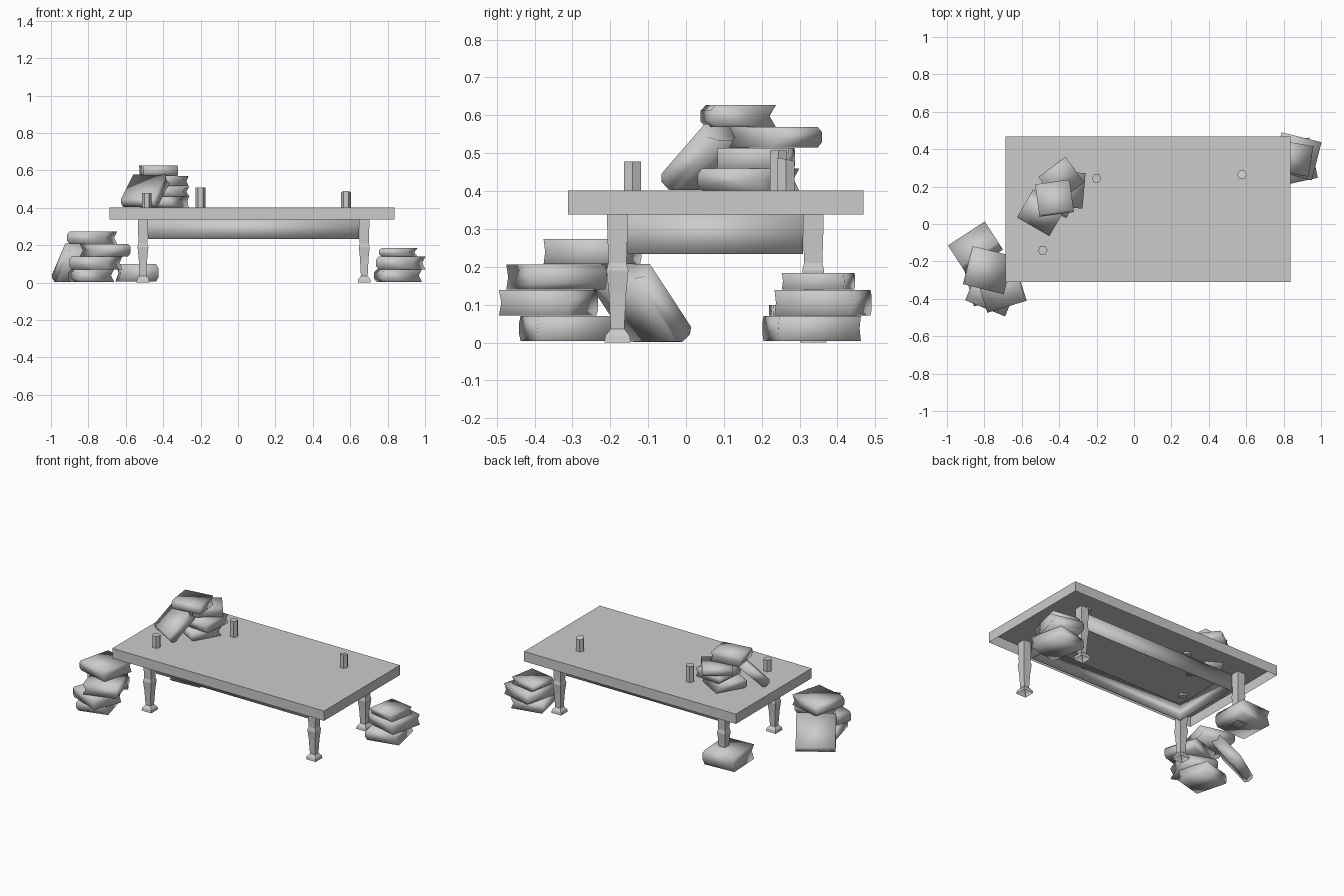
import bpy, bmesh
from math import radians, cos, sin, pi
from mathutils import Matrix, Vector

old = bpy.data.objects.get("Cube")
if old:
    bpy.data.objects.remove(old, do_unlink=True)

grey = bpy.data.materials.new("plain grey")
grey.use_nodes = True
GREY = (0.6, 0.6, 0.6, 1)
grey.diffuse_color = GREY
grey.node_tree.nodes["Principled BSDF"].inputs["Base Color"].default_value = GREY


def finish(name, bm, smooth=False):
    bmesh.ops.recalc_face_normals(bm, faces=bm.faces)
    for f in bm.faces:
        f.smooth = smooth
    mesh = bpy.data.meshes.new(name)
    bm.to_mesh(mesh)
    bm.free()
    mesh.materials.append(grey)
    obj = bpy.data.objects.new(name, mesh)
    bpy.context.collection.objects.link(obj)
    return obj


def bridge(bm, a, b):
    n = len(a)
    for i in range(n):
        j = (i + 1) % n
        bm.faces.new((a[i], a[j], b[j], b[i]))


def square_ring(bm, cx, cy, hx, hy, z):
    return [bm.verts.new((cx + sx * hx, cy + sy * hy, z))
            for sx, sy in ((-1, -1), (1, -1), (1, 1), (-1, 1))]


def hollow_tower(name, cx, cy, rows):
    """Stack of rectangular rings (half x, half y, z), closed on top, open below."""
    bm = bmesh.new()
    rings = [square_ring(bm, cx, cy, *row) for row in rows]
    for a, b in zip(rings, rings[1:]):
        bridge(bm, a, b)
    bm.faces.new(rings[-1])
    return finish(name, bm)


def book(name, loc, size, yaw, tilt=0):
    """Rounded spine on -x, hollow fore edge on +x; tilt raises the fore edge."""
    w, d, t = (s / 2 for s in size)
    profile = [(-w + 0.014, -t), (w, -t), (w - 0.017, 0), (w, t),
               (-w + 0.014, t), (-w, t * 0.5), (-w, -t * 0.5)]
    bm = bmesh.new()
    ends = [[bm.verts.new((x, y, z)) for x, z in profile] for y in (-d, d)]
    bridge(bm, *ends)
    for e in ends:
        bm.faces.new(e)
    place = (Matrix.Translation(Vector(loc)) @ Matrix.Rotation(radians(yaw), 4, 'Z')
             @ Matrix.Rotation(radians(-tilt), 4, 'Y'))
    bm.transform(place)
    return finish(name, bm, smooth=True)


def candle(name, x, y, top, slant=0):
    bm = bmesh.new()
    rings = []
    for level in (0.39, top):
        rings.append([])
        for i in range(6):
            a = i * pi / 3
            drop = slant * sin(a) if level == top else 0
            rings[-1].append(bm.verts.new((x + 0.026 * cos(a), y + 0.026 * sin(a), level - drop)))
    bridge(bm, *rings)
    for r in rings:
        bm.faces.new(r)
    return finish(name, bm)


# Table top: shallow tray turned upside down
hollow_tower("table_top", 0.075, 0.079, [(0.762, 0.39, 0.338), (0.762, 0.39, 0.402)])

# Apron: thin open frame below the top
bm = bmesh.new()
loops = [square_ring(bm, 0.083, 0.077, hx, hy, z)
         for hx, hy, z in ((0.563, 0.232, 0.338), (0.563, 0.232, 0.234),
                           (0.553, 0.222, 0.234), (0.553, 0.222, 0.338))]
for k in range(4):
    bridge(bm, loops[k], loops[(k + 1) % 4])
finish("apron", bm, smooth=True)

# Legs: square, turned profile, hollow feet
leg_profile = [(0.035, 0), (0.032, 0.018), (0.018, 0.036), (0.023, 0.13), (0.029, 0.19),
               (0.024, 0.21), (0.027, 0.3), (0.027, 0.338)]
for side, x in (("right", -0.508), ("left", 0.675)):
    for end, y in (("front", -0.181), ("back", 0.336)):
        hollow_tower(f"{end}_{side}_leg", x, y, [(r, r, z) for r, z in leg_profile])

# Candles
candle("candle_front", -0.488, -0.141, 0.478)
candle("candle_back", -0.2, 0.244, 0.507)
candle("candle_side", 0.577, 0.264, 0.484, slant=0.005)

# Book piles: x, y, z of centre, then size, yaw, tilt
piles = {
    "floor_pile_book": [
        ((-0.785, -0.318, 0.037), (0.2, 0.2, 0.066), 15),
        ((-0.76, -0.363, 0.105), (0.23, 0.19, 0.068), -22),
        ((-0.71, -0.342, 0.173), (0.22, 0.21, 0.066), 197),
        ((-0.78, -0.247, 0.24), (0.225, 0.21, 0.066), -14),
        ((-0.85, -0.122, 0.1), (0.225, 0.235, 0.062), -57, 52)],
    "corner_pile_book": [
        ((0.855, 0.332, 0.037), (0.215, 0.22, 0.066), 12),
        ((0.87, 0.362, 0.105), (0.22, 0.21, 0.068), -14),
        ((0.857, 0.35, 0.162), (0.18, 0.165, 0.044), -10)],
    "table_pile_book": [
        ((-0.395, 0.165, 0.431), (0.2, 0.19, 0.058), 60),
        ((-0.362, 0.185, 0.487), (0.19, 0.19, 0.054), -5),
        ((-0.388, 0.237, 0.542), (0.17, 0.18, 0.054), -53),
        ((-0.425, 0.138, 0.598), (0.175, 0.185, 0.058), 98),
        ((-0.498, 0.056, 0.485), (0.2, 0.2, 0.06), 60, 45)],
    "book_under_leg": [
        ((-0.54, 0.335, 0.052), (0.22, 0.22, 0.094), 183)],
}
for pile, books in piles.items():
    for i, spec in enumerate(books, 1):
        book(f"{pile}_{i}", *spec)
